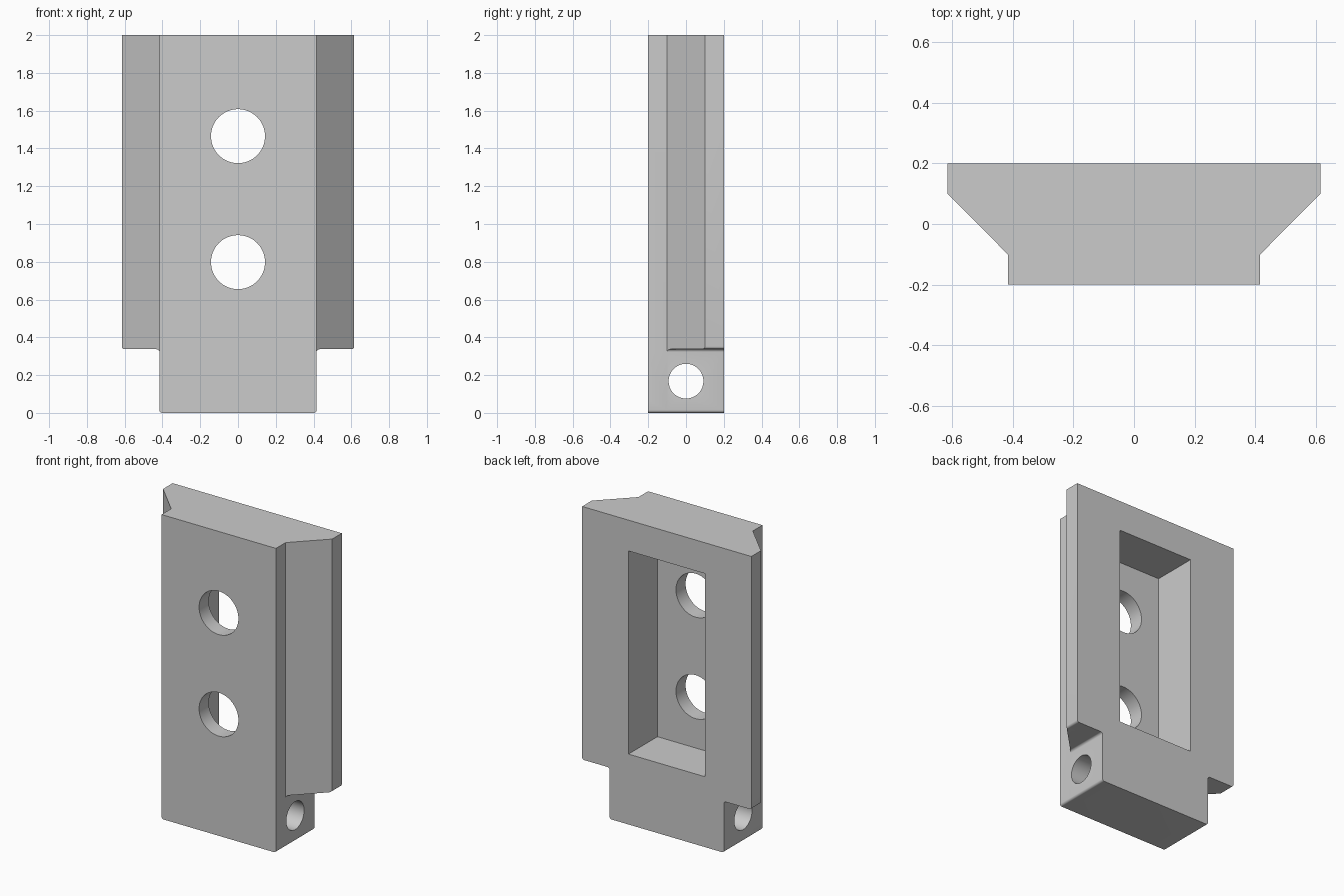
import bpy, bmesh, math
from mathutils import Matrix, Vector

if "Cube" in bpy.data.objects:
    bpy.data.objects.remove(bpy.data.objects["Cube"], do_unlink=True)

grey = bpy.data.materials.new("plain grey")
grey.use_nodes = True
colour = (0.6, 0.6, 0.6, 1)
grey.diffuse_color = colour
grey.node_tree.nodes["Principled BSDF"].inputs["Base Color"].default_value = colour


def make_object(name, bm):
    bmesh.ops.recalc_face_normals(bm, faces=bm.faces)
    mesh = bpy.data.meshes.new(name)
    bm.to_mesh(mesh)
    bm.free()
    mesh.materials.append(grey)
    obj = bpy.data.objects.new(name, mesh)
    bpy.context.collection.objects.link(obj)
    return obj


def prism(name, half, place, push, rounding=0):
    """Mirror a half outline across x, extrude it, round its lower corners."""
    bm = bmesh.new()
    outline = half + [(-x, v) for x, v in reversed(half)]
    face = bm.faces.new([bm.verts.new(place(x, v)) for x, v in outline])
    grown = bmesh.ops.extrude_face_region(bm, geom=[face])["geom"]
    bmesh.ops.translate(bm, vec=push,
                        verts=[v for v in grown if isinstance(v, bmesh.types.BMVert)])
    if rounding:
        edges = [e for e in bm.edges
                 if abs(e.verts[0].co.y - e.verts[1].co.y) > 0.1
                 and e.verts[0].co.z < 1 and abs(e.verts[0].co.x) > 0.1]
        bmesh.ops.bevel(bm, geom=edges, offset=rounding, segments=5,
                        profile=0.5, affect="EDGES")
    return make_object(name, bm)


def drill(name, centre, radius, length, axis):
    bm = bmesh.new()
    turn = Vector((0, 0, 1)).rotation_difference(Vector(axis)).to_matrix().to_4x4()
    bmesh.ops.create_cone(bm, cap_ends=True, segments=64, radius1=radius,
                          radius2=radius, depth=length,
                          matrix=Matrix.Translation(centre) @ turn)
    return make_object(name, bm)


def box(name, centre, size):
    bm = bmesh.new()
    bmesh.ops.create_cube(bm, size=1, matrix=Matrix.Translation(centre)
                          @ Matrix.Diagonal((*size, 1)))
    return make_object(name, bm)


def combine(obj, tool, operation):
    mod = obj.modifiers.new(operation.lower(), "BOOLEAN")
    mod.operation, mod.object, mod.solver = operation, tool, "EXACT"
    bpy.context.view_layer.objects.active = obj
    bpy.ops.object.modifier_apply(modifier=mod.name)
    bpy.data.objects.remove(tool, do_unlink=True)


# Dovetail cross-section, extruded upward
block = prism("dovetail_block",
              [(0.416, -0.2), (0.416, -0.1), (0.615, 0.1), (0.615, 0.2)],
              lambda x, y: (x, y, 0), (0, 0, 2))

# Front outline with the narrow foot and rounded lower corners
outline = prism("front_outline",
                [(0.416, 0), (0.416, 0.337), (0.7, 0.337), (0.7, 2.1)],
                lambda x, z: (x, -0.3, z), (0, 0.6, 0))
bpy.data.objects.remove(outline, do_unlink=True)
outline = prism("front_outline",
                [(0.416, 0), (0.416, 0.337), (0.615, 0.337), (0.615, 2)],
                lambda x, z: (x, -0.3, z), (0, 0.6, 0), rounding=0.015)
combine(block, outline, "INTERSECT")

# Rectangular pocket in the back
combine(block, box("pocket", (0, 0.1, 1.13), (0.556, 0.4, 1.335)), "DIFFERENCE")

# Two bolt holes through the front and a pin hole across the foot
for z in (0.798, 1.465):
    combine(block, drill("bolt_hole", (0, -0.15, z), 0.143, 0.3, (0, 1, 0)), "DIFFERENCE")
combine(block, drill("pin_hole", (0, 0, 0.168), 0.092, 1.4, (1, 0, 0)), "DIFFERENCE")

# Smooth the holes and rounds, keep the edges sharp
bpy.ops.object.select_all(action="DESELECT")
block.select_set(True)
bpy.context.view_layer.objects.active = block
bpy.ops.object.shade_smooth_by_angle(angle=math.radians(30))
